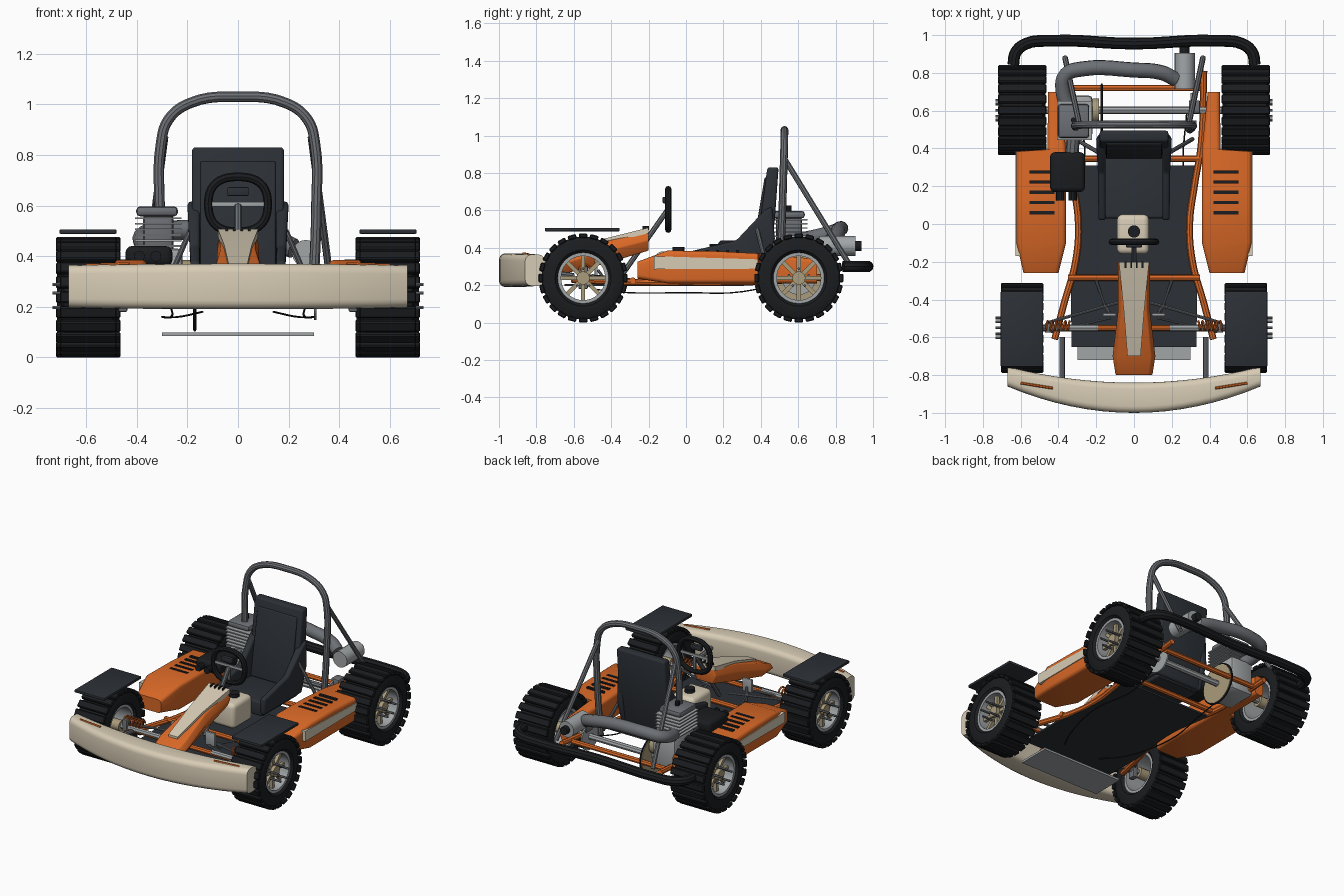
import bpy, bmesh
from math import sin, cos, pi, tau
from mathutils import Matrix

if "Cube" in bpy.data.objects:
    bpy.data.objects.remove(bpy.data.objects["Cube"])

COL = dict(orange=(.70, .14, .02, 1), cream=(.68, .60, .46, 1), dark=(.025, .03, .037, 1),
           black=(.011, .012, .014, 1), steel=(.15, .16, .175, 1), alloy=(.36, .38, .39, 1), gold=(.40, .33, .20, 1))
MATS = {}
for k, c in COL.items():
    MATS[k] = bpy.data.materials.new(k)
    MATS[k].diffuse_color = c

def link(name, mesh, col):
    mesh.materials.clear()
    mesh.materials.append(MATS[col])
    ob = bpy.data.objects.new(name, mesh)
    bpy.context.collection.objects.link(ob)
    return ob

def finish(name, bm, col, bevel=0, seg=3):
    bmesh.ops.recalc_face_normals(bm, faces=bm.faces)
    if bevel:
        es = [e for e in bm.edges if len(e.link_faces) == 2 and e.calc_face_angle() > .5]
        bmesh.ops.bevel(bm, geom=es, offset=bevel, segments=seg, profile=.5, affect='EDGES', clamp_overlap=True)
    me = bpy.data.meshes.new(name)
    bm.to_mesh(me)
    bm.free()
    return link(name, me, col)

def box(name, c, s, col, bevel=0, seg=2):
    bm = bmesh.new()
    bmesh.ops.create_cube(bm, size=1, matrix=Matrix.Translation(c) @ Matrix.Diagonal((*s, 1)))
    return finish(name, bm, col, bevel, seg)

def loft(name, rings, col, closed=False, bevel=0):
    bm = bmesh.new()
    vs = [[bm.verts.new(p) for p in r] for r in rings]
    for i in range(len(vs) - (not closed)):
        a, b = vs[i], vs[(i + 1) % len(vs)]
        for j in range(len(a)):
            k = (j + 1) % len(a)
            bm.faces.new((a[j], a[k], b[k], b[j]))
    if not closed:
        bm.faces.new(vs[0])
        bm.faces.new(vs[-1])
    return finish(name, bm, col, bevel)

def rrect(a0, a1, b0, b1, r, n=4):
    pts = []
    for q, (a, b) in enumerate(((a1 - r, b1 - r), (a0 + r, b1 - r), (a0 + r, b0 + r), (a1 - r, b0 + r))):
        pts += [(a + r * cos(pi / 2 * (q + i / n)), b + r * sin(pi / 2 * (q + i / n))) for i in range(n + 1)]
    return pts

def slab(name, profile, x0, x1, col, bevel=0):
    return loft(name, [[(x, y, z) for y, z in profile] for x in (x0, x1)], col, bevel=bevel)

def lathe(name, c, profile, col, n=36):
    return loft(name, [[(c[0] + x, c[1] + r * cos(tau * i / n), c[2] + r * sin(tau * i / n)) for x, r in profile]
                       for i in range(n)], col, closed=True)

def tube(name, pts, r, col, smooth=True, cyclic=False, res=2):
    cu = bpy.data.curves.new(name, 'CURVE')
    cu.dimensions, cu.bevel_depth, cu.bevel_resolution = '3D', r, res
    cu.use_fill_caps, cu.resolution_u = True, 5
    if smooth and len(pts) > 2:
        sp = cu.splines.new('BEZIER')
        sp.bezier_points.add(len(pts) - 1)
        for b, p in zip(sp.bezier_points, pts):
            b.co, b.handle_left_type, b.handle_right_type = p, 'AUTO', 'AUTO'
    else:
        sp = cu.splines.new('POLY')
        sp.points.add(len(pts) - 1)
        for b, p in zip(sp.points, pts):
            b.co = (*p, 1)
    sp.use_cyclic_u = cyclic
    tmp = bpy.data.objects.new(name, cu)
    bpy.context.collection.objects.link(tmp)
    dg = bpy.context.evaluated_depsgraph_get()
    me = bpy.data.meshes.new_from_object(tmp.evaluated_get(dg))
    bpy.data.objects.remove(tmp)
    return link(name, me, col)

def sym(pts, s):
    return [(s * x, y, z) for x, y, z in pts]

def wheel(tag, s, y, w):
    c = (s * .592, y, .238)
    lathe(tag + "_tyre", c, [(-w * .8, .13), (-w * .97, .15), (-w * .97, .19), (-w * .85, .222), (w * .85, .222),
                             (w * .97, .19), (w * .97, .15), (w * .8, .13)], 'black')
    lathe(tag + "_rim", c, [(-w * .85, .118), (-w * .85, .138), (w * .85, .138), (w * .85, .118)], 'alloy')
    # tread bars and spokes
    bt, bs = bmesh.new(), bmesh.new()
    for bm, n, r, size in ((bt, 24, .226, (w * 2, .046, .024)), (bs, 8, .075, (.022, .022, .1))):
        for i in range(n):
            off = s * w * .45 if n == 8 else 0
            m = (Matrix.Translation((c[0] + off, c[1], c[2])) @ Matrix.Rotation(tau * i / n, 4, 'X')
                 @ Matrix.Translation((0, 0, r)) @ Matrix.Diagonal((*size, 1)))
            bmesh.ops.create_cube(bm, size=1, matrix=m)
    finish(tag + "_tread", bt, 'black', .005, 1)
    finish(tag + "_spokes", bs, 'gold')
    tube(tag + "_hub", [(c[0] - s * .1, y, c[2]), (c[0] + s * w * .75, y, c[2])], .036, 'gold', res=4)
    for i in range(5):
        a = tau * i / 5 + pi / 2
        p = (y + .055 * cos(a), c[2] + .05 * sin(a))
        tube(tag + "_stud", [(s * .6, *p), (s * .733, *p)], .007, 'steel', res=1)

for s, side in ((-1, "left"), (1, "right")):
    wheel(side + "_front_wheel", s, -.55, .112)
    wheel(side + "_rear_wheel", s, .603, .128)
    box(side + "_fender", (s * .593, -.555, .497), (.225, .4, .018), 'dark', .004)
    # side pod with louvres and stripe
    secs = [(-.26, .40, .585, .235, .325), (-.1, .36, .622, .21, .385), (.15, .36, .622, .21, .382),
            (.385, .36, .622, .21, .37), (.395, .36, .458, .21, .368), (.7, .39, .455, .21, .34)]
    loft(side + "_side_pod", [[(s * x, y, z) for x, z in rrect(x0, x1, z0, z1, .022)]
                              for y, x0, x1, z0, z1 in secs], 'orange')
    slab(side + "_pod_stripe", [(-.17, .285), (-.17, .355), (.385, .338), (.385, .288)], s * .6, s * .627, 'cream')
    for i in range(5):
        box(side + "_louvre", (s * .487, .06 + .054 * i, .381), (.13, .017, .012), 'black')
    # frame rails, bumper mounts, braces
    tube(side + "_frame_rail", sym([(.42, -.61, .23), (.37, -.42, .22), (.31, -.2, .215), (.295, 0, .215),
                                    (.32, .2, .215), (.355, .42, .22), (.37, .81, .25)], s), .018, 'orange')
    tube(side + "_bumper_mount", sym([(.38, -.82, .28), (.38, -.6, .25)], s), .015, 'steel')
    tube(side + "_roll_brace", sym([(.29, .53, .87), (.365, .88, .30)], s), .015, 'steel')
    tube(side + "_seat_stay", sym([(.19, .38, .5), (.31, .45, .22)], s), .011, 'steel')
    tube(side + "_bumper_trim", sym([(.43, -.869, .369), (.6, -.842, .364)], s), .007, 'orange', res=1)
    # front steering and suspension
    tube(side + "_stub_axle", sym([(.19, -.55, .24), (.5, -.55, .24)], s), .018, 'alloy')
    box(side + "_kingpin", (s * .455, -.55, .24), (.035, .05, .12), 'steel', .006)
    tube(side + "_spring", sym([(.34 + .13 * i / 50, -.54 + .026 * cos(tau * i / 9), .285 + .026 * sin(tau * i / 9))
                                for i in range(51)], s), .006, 'orange', smooth=False, res=1)
    tube(side + "_tie_rod", sym([(.03, -.40, .24), (.45, -.52, .25)], s), .008, 'steel')
    tube(side + "_wishbone", sym([(.2, -.3, .23), (.13, -.5, .25), (.44, -.57, .23)], s), .008, 'steel', smooth=False)
    box(side + "_pedal", (s * .13, -.48, .29), (.07, .016, .09), 'alloy', .004)
    tube(side + "_pedal_arm", sym([(.13, -.47, .28), (.16, -.42, .21)], s), .008, 'steel')
    tube(side + "_brake_cable", sym([(.14, -.5, .18), (.22, -.35, .162), (.3, 0, .16), (.26, .3, .165),
                                     (.28, .6, .24)], s), .004, 'black', res=1)

# front bumper
rings = []
for i in range(17):
    x = -.67 + 1.34 * i / 16
    t = (x / .67) ** 2
    rings.append([(x, y, z) for y, z in rrect(-1 + .14 * t, -.84 + .085 * t, .19 + .006 * t, .37 - .006 * t, .035)])
loft("front_bumper", rings, 'cream')

# floor and skid plate
loft("floor_pan", [[(s * w, y, z) for s, z in ((-1, .195), (1, .195), (1, .207), (-1, .207))]
                   for y, w in ((-.65, .33), (-.35, .335), (-.1, .30), (.05, .295), (.31, .33))], 'dark')
box("skid_plate", (0, -.61, .092), (.6, .22, .014), 'alloy')

# nose fairing
nose = [(-.8, .10, .25, .30), (-.7, .115, .25, .345), (-.45, .085, .31, .43), (-.2, .085, .385, .485)]
loft("nose_fairing", [[(-.7 * w, y, a), (.7 * w, y, a), (w, y, a * .45 + b * .55), (.8 * w, y, b), (-.8 * w, y, b),
                       (-w, y, a * .45 + b * .55)] for y, w, a, b in nose], 'orange', bevel=.006)
loft("nose_panel", [[(-w, y, b - .03), (w, y, b - .03), (w, y, b), (-w, y, b)]
                    for y, w, b in ((-.7, .035, .36), (-.45, .055, .445), (-.2, .08, .508))], 'cream')
for i in range(4):
    box("nose_vent", (-.045 + .03 * i, -.215, .505), (.009, .035, .02), 'black')

# cross members and axles
for y, z in ((-.285, .225), (.345, .22), (.72, .235)):
    tube("cross_member", [(-.35, y, z), (.35, y, z)], .017, 'orange')
tube("front_cross_tube", [(-.37, -.55, .235), (.37, -.55, .235)], .016, 'orange')
tube("rear_axle", [(-.52, .603, .238), (.52, .603, .238)], .02, 'alloy')
tube("rear_cross_tube", [(-.33, .53, .3), (.33, .53, .3)], .017, 'steel')
tube("sprocket", [(-.178, .603, .238), (-.164, .603, .238)], .128, 'gold', res=10)
tube("brake_disc", [(.3, .603, .238), (.31, .603, .238)], .09, 'alloy', res=8)
box("brake_caliper", (.32, .62, .31), (.06, .07, .06), 'steel', .008)

# rear bumper and roll hoop
half = [(.64, .84, .30), (.625, .91, .30), (.57, .955, .30), (.45, .97, .30)]
tube("rear_bumper", half + [(0, .955, .30)] + sym(half, -1)[::-1], .031, 'black', res=3)
half = [(.295, .50, .21), (.31, .515, .6), (.305, .522, .84), (.275, .525, .94), (.19, .526, 1.005)]
tube("roll_hoop", half + [(0, .527, 1.03)] + sym(half, -1)[::-1], .021, 'steel', res=3)

# seat
slab("seat_back", [(.36, .27), (.435, .83), (.495, .83), (.475, .55), (.43, .27)], -.182, .182, 'dark', .014)
slab("seat_back_pad", [(.345, .33), (.42, .775), (.44, .775), (.39, .33)], -.148, .148, 'dark', .006)
slab("seat_base", [(.03, .25), (.03, .35), (.2, .335), (.4, .32), (.42, .25)], -.165, .165, 'dark', .014)
for s in (-1, 1):
    prof = [(.02, .27), (.02, .38), (.27, .44), (.42, .60), (.46, .62), (.475, .45), (.43, .27)]
    loft("seat_bolster", [[(s * (x + .05 * (z - .5) * k), y, z) for y, z in prof]
                          for x, k in ((.15, 0), (.195, 1))], 'dark', bevel=.014)

# fuel tank
box("fuel_tank", (-.005, -.055, .295), (.17, .21, .17), 'cream', .03, 4)
tube("fuel_cap", [(0, -.04, .37), (0, -.04, .405)], .033, 'black', res=5)

# steering wheel and column
tube("steering_wheel_rim", [(.117 * (abs(cos(a)) ** .8) * (1 if cos(a) > 0 else -1), -.095,
                             .605 + .108 * (abs(sin(a)) ** .8) * (1 if sin(a) > 0 else -1))
                            for a in [tau * (i + .5) / 20 for i in range(20)]], .017, 'black', cyclic=True)
box("steering_spoke", (0, -.095, .605), (.22, .012, .018), 'alloy', .003)
box("steering_lower_spoke", (0, -.095, .55), (.022, .012, .11), 'steel', .003)
box("dash_display", (0, -.112, .655), (.085, .025, .035), 'dark', .005)
tube("steering_column", [(0, -.1, .6), (0, -.36, .23)], .014, 'steel')

# engine with cooling fins
box("engine_crankcase", (-.305, .57, .315), (.17, .22, .23), 'alloy', .02)
box("engine_barrel", (-.315, .55, .49), (.12, .14, .16), 'steel', .02)
for i in range(6):
    box("cooling_fin", (-.315, .548, .44 + .022 * i), (.185, .205, .007), 'alloy')
box("cylinder_head", (-.32, .545, .577), (.165, .18, .04), 'steel', .016)
tube("spark_plug", [(-.32, .55, .59), (-.32, .55, .625)], .015, 'black')
tube("clutch_cover", [(-.22, .6, .32), (-.185, .6, .32)], .065, 'gold', res=6)
tube("drive_chain", [(-.171, .603 + .135 * cos(tau * i / 30), .238 + .13 * sin(tau * i / 30)) for i in range(30)],
     .006, 'black', cyclic=True, res=1)
box("air_filter_box", (-.352, .275, .4), (.185, .21, .08), 'black', .025, 3)
tube("carburettor", [(-.33, .35, .39), (-.32, .48, .40)], .035, 'steel', res=3)
for x in (-.39, -.325):
    tube("intake_tube", [(x, .125, .4), (x, .2, .4)], .022, 'black', res=3)

# exhaust and muffler
tube("exhaust_pipe", [(-.34, .6, .44), (-.375, .70, .46), (-.36, .79, .485), (-.28, .82, .50), (0, .815, .49),
                      (.15, .80, .46), (.22, .765, .43)], .04, 'steel', res=4)
tube("muffler", [(.268, .715, .41), (.268, .905, .41)], .054, 'alloy', res=6)
tube("muffler_tip", [(.268, .9, .41), (.268, .938, .41)], .027, 'black', res=4)

# smooth shading with sharp edges kept
for ob in bpy.context.collection.objects:
    ob.select_set(True)
    bpy.context.view_layer.objects.active = ob
bpy.ops.object.shade_smooth_by_angle(angle=.6)

for m in bpy.data.materials:
    if m.users and not m.is_grease_pencil:
        m.use_nodes = True
        m.node_tree.nodes["Principled BSDF"].inputs["Base Color"].default_value = m.diffuse_color
